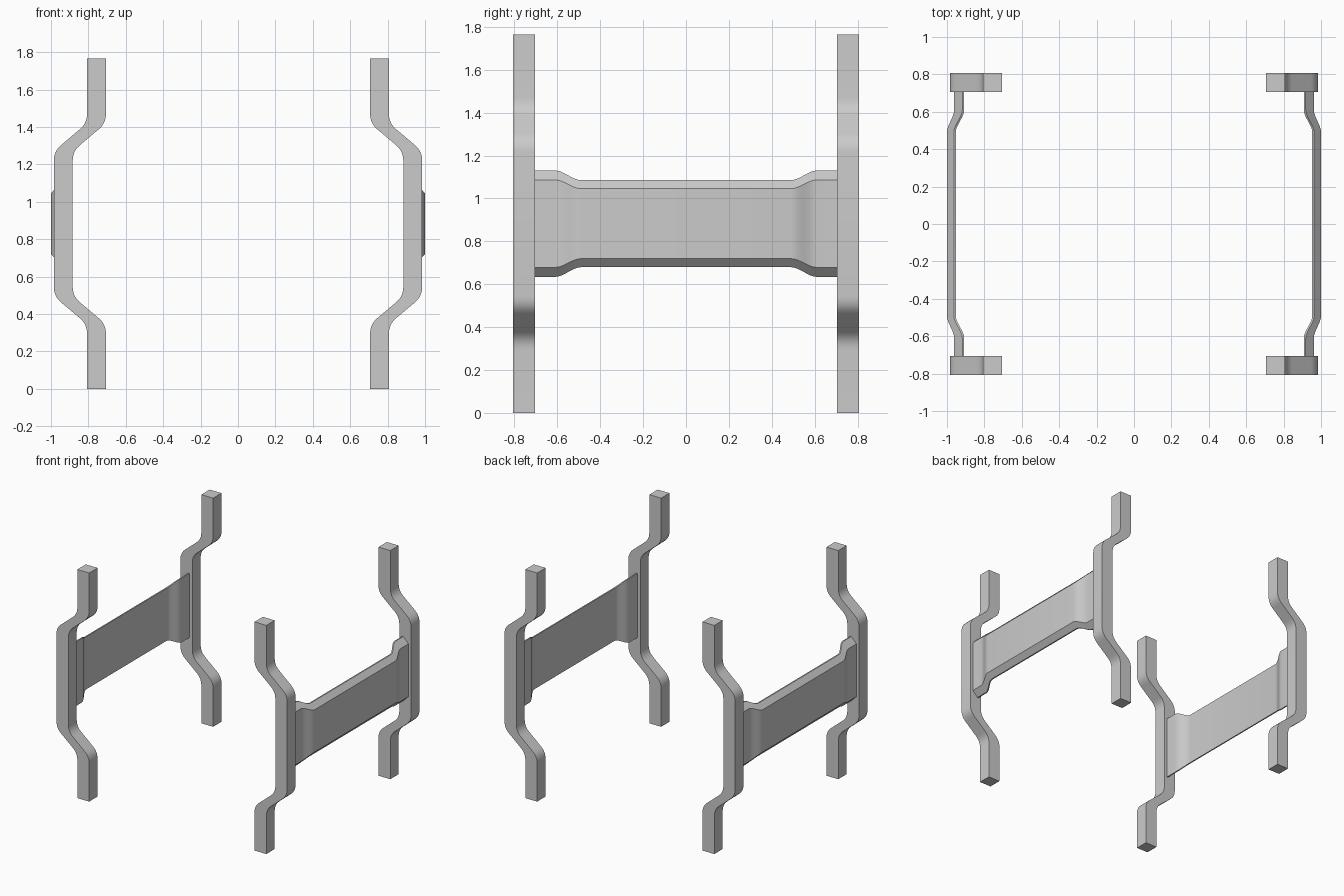
import bpy, bmesh
from mathutils import Vector

if "Cube" in bpy.data.objects:
    bpy.data.objects.remove(bpy.data.objects["Cube"])

HEIGHT = 1.765
MID_Z = HEIGHT / 2


def loft(name, sections):
    """Join matching closed rings of points into a capped solid."""
    bm = bmesh.new()
    rings = [[bm.verts.new(p) for p in s] for s in sections]
    n = len(rings[0])
    for a, b in zip(rings, rings[1:]):
        for i in range(n):
            j = (i + 1) % n
            bm.faces.new((a[i], a[j], b[j], b[i]))
    bm.faces.new(rings[0])
    bm.faces.new(rings[-1])
    bmesh.ops.recalc_face_normals(bm, faces=bm.faces)
    mesh = bpy.data.meshes.new(name)
    bm.to_mesh(mesh)
    bm.free()
    obj = bpy.data.objects.new(name, mesh)
    bpy.context.collection.objects.link(obj)
    bpy.ops.object.select_all(action='DESELECT')
    obj.select_set(True)
    bpy.context.view_layer.objects.active = obj
    bpy.ops.object.shade_smooth_by_angle(angle=0.5)
    return obj


def rounded(points, reach, steps=5):
    """Round the inner corners of an open path."""
    pts = [Vector(p) for p in points]
    out = [pts[0]]
    for a, c, b in zip(pts, pts[1:], pts[2:]):
        p = c + (a - c).normalized() * reach
        q = c + (b - c).normalized() * reach
        for i in range(steps + 1):
            t = i / steps
            out.append(p * (1 - t) ** 2 + c * 2 * t * (1 - t) + q * t * t)
    return out + [pts[-1]]


# Bent corner post: constant-width section swept up a cranked path
path = rounded([(0.706, 0), (0.706, 0.345), (0.884, 0.495),
                (0.884, HEIGHT - 0.495), (0.706, HEIGHT - 0.345),
                (0.706, HEIGHT)], 0.05)


def post(name, sx, sy):
    loft(name, [[(sx * (p.x + dx), sy * y, p.y) for dx, y in
                 ((0, 0.705), (0.101, 0.705), (0.101, 0.807), (0, 0.807))]
                for p in path])


# Side panel: chamfered slab that steps inward and flares near its ends
steps = [i / 8 for i in range(9)]
half = [(0.49 + 0.12 * t, t * t * (3 - 2 * t)) for t in steps] + [(0.706, 1)]
stations = [(-y, f) for y, f in reversed(half)] + half


def panel(name, sx):
    sections = []
    for y, f in stations:
        xo, xi = 1.0 - 0.038 * f, 0.953 - 0.045 * f
        ho, hi = 0.163 + 0.041 * f, 0.203 + 0.045 * f
        profile = [(xi, hi), (xi + 0.01, hi), (xo, ho)]
        ring = profile + [(x, -h) for x, h in reversed(profile)]
        sections.append([(sx * x, y, MID_Z + h) for x, h in ring])
    loft(name, sections)


for side, sx in (("right", 1), ("left", -1)):
    panel(side + "_panel", sx)
    for end, sy in (("front", -1), ("back", 1)):
        post(f"{end}_{side}_post", sx, sy)
